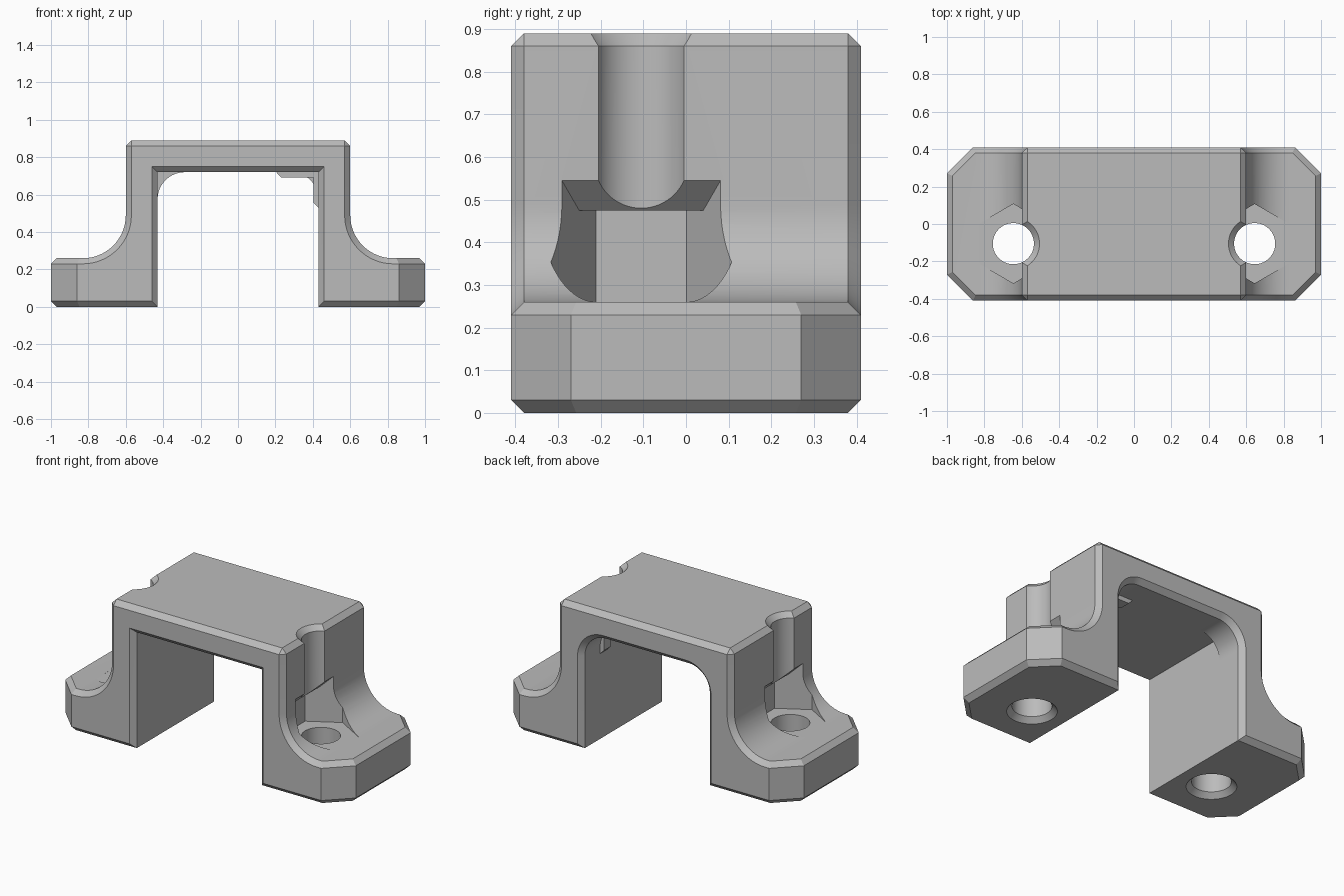
import bpy, bmesh, math
from mathutils import Vector

if "Cube" in bpy.data.objects:
    bpy.data.objects.remove(bpy.data.objects["Cube"], do_unlink=True)

HALF_Y, CH = 0.41, 0.03            # half depth, chamfer size
HOLE_X, HOLE_Y, HOLE_R = 0.645, -0.105, 0.11
FLANGE_Z, TOP_Z, WALL_X = 0.26, 0.89, 0.6

grey = bpy.data.materials.new("mid grey plastic")
grey.use_nodes = True
grey.diffuse_color = (0.5, 0.5, 0.5, 1)
grey.node_tree.nodes["Principled BSDF"].inputs["Base Color"].default_value = (0.5, 0.5, 0.5, 1)


def make_object(name, bm):
    bmesh.ops.recalc_face_normals(bm, faces=bm.faces)
    mesh = bpy.data.meshes.new(name)
    bm.to_mesh(mesh)
    bm.free()
    mesh.materials.append(grey)
    obj = bpy.data.objects.new(name, mesh)
    bpy.context.collection.objects.link(obj)
    return obj


def loft(rings):
    """Join matching closed rings of points and cap both ends."""
    bm = bmesh.new()
    rows = [[bm.verts.new(p) for p in ring] for ring in rings]
    n = len(rows[0])
    for a, b in zip(rows, rows[1:]):
        for i in range(n):
            j = (i + 1) % n
            bm.faces.new((a[i], a[j], b[j], b[i]))
    bm.faces.new(rows[0])
    bm.faces.new(rows[-1])
    bmesh.ops.recalc_face_normals(bm, faces=bm.faces)
    return bm


def extrude_y(profile, y0, y1):
    return loft([[(x, y, z) for x, z in profile] for y in (y0, y1)])


def circle(x, z, r, sides=64, turn=0.0):
    steps = [turn + math.tau * i / sides for i in range(sides)]
    return [(x + r * math.cos(a), HOLE_Y + r * math.sin(a), z) for a in steps]


def cut(target, cutter):
    cutter.hide_render = True
    mod = target.modifiers.new("cut", 'BOOLEAN')
    mod.operation, mod.solver, mod.object = 'DIFFERENCE', 'EXACT', cutter
    bpy.context.view_layer.objects.active = target
    bpy.ops.object.modifier_apply(modifier=mod.name)
    bpy.data.objects.remove(cutter, do_unlink=True)


# Body: flanged hat profile with large coved corners
r = 0.23
half = [(1, 0), (1, FLANGE_Z)]
for i in range(17):
    a = math.pi / 2 * i / 16
    half.append((WALL_X + r - r * math.sin(a), FLANGE_Z + r - r * math.cos(a)))
half.append((WALL_X, TOP_Z))
profile = half + [(-x, z) for x, z in reversed(half)]
bm = extrude_y(profile, -HALF_Y, HALF_Y)

# Clipped flange corners
ends = [e for e in bm.edges if all(abs(v.co.x) > 0.999 for v in e.verts)
        and abs(e.verts[0].co.z - e.verts[1].co.z) > 0.1]
bmesh.ops.bevel(bm, geom=ends, offset=0.14, segments=1, affect='EDGES', clamp_overlap=False)

# Chamfer along every right-angled outside edge
bm.normal_update()
sharp = [e for e in bm.edges if len(e.link_faces) == 2
         and e.calc_face_angle(0) > math.radians(60)]
bmesh.ops.bevel(bm, geom=sharp, offset=CH, segments=1, affect='EDGES', clamp_overlap=False)
body = make_object("clamp_body", bm)


# Opening: square inside, rounded top corners at the back, flared at both faces
def arch(y, grow, radius):
    w, top = 0.43 + grow, 0.72 + grow
    side = [(w, -0.1)]
    for i in range(17):
        a = math.pi / 2 * i / 16
        side.append((w - radius + radius * math.cos(a), top - radius + radius * math.sin(a)))
    ring = side + [(-x, z) for x, z in reversed(side)]
    return [(x, y, z) for x, z in ring]


square, rounded, step_y = 0.0005, 0.145, 0.22
cut(body, make_object("opening_cutter", loft([
    arch(-HALF_Y - CH, 2 * CH, square), arch(-HALF_Y + CH, 0, square),
    arch(step_y, 0, square), arch(step_y, 0, rounded),
    arch(HALF_Y - CH, 0, rounded), arch(HALF_Y + CH, 2 * CH, rounded + 2 * CH)])))

# Bolt holes with countersunk ends and hexagonal nut pockets
for s in (1, -1):
    x = s * HOLE_X
    wide = HOLE_R + 2 * CH
    bolt = loft([circle(x, -CH, wide), circle(x, CH, HOLE_R),
                 circle(x, TOP_Z - CH, HOLE_R), circle(x, TOP_Z + CH, wide)])
    cut(body, make_object("bolt_cutter", bolt))

    nut = loft([circle(x, z, 0.212, 6, math.pi / 2) for z in (FLANGE_Z, 0.475)])
    cut(body, make_object("nut_cutter", nut))

    # Sloped roof at the mouth of the pocket
    mouth = loft([circle(x, z, 0.212, 6, math.pi / 2) for z in (FLANGE_Z + 0.02, 0.68)])
    result = bmesh.ops.bisect_plane(
        mouth, geom=mouth.verts[:] + mouth.edges[:] + mouth.faces[:],
        plane_co=Vector((s * 0.53, 0, 0.475)), plane_no=Vector((-s, 0, 1)), clear_outer=True)
    rim = [e for e in result["geom_cut"] if isinstance(e, bmesh.types.BMEdge)]
    bmesh.ops.holes_fill(mouth, edges=rim, sides=0)
    cut(body, make_object("mouth_cutter", mouth))

# Small angled rib in the upper inside corner
rib = extrude_y([(0.2, 0.725), (0.23, 0.692), (0.405, 0.692),
                 (0.405, 0.555), (0.435, 0.525), (0.435, 0.725)], 0.16, step_y + 0.01)
corner_rib = make_object("corner_rib", rib)

# Smooth the curved walls, keep the edges crisp
for obj in (body, corner_rib):
    bpy.ops.object.select_all(action='DESELECT')
    obj.select_set(True)
    bpy.context.view_layer.objects.active = obj
    bpy.ops.object.shade_smooth_by_angle(angle=math.radians(25))
